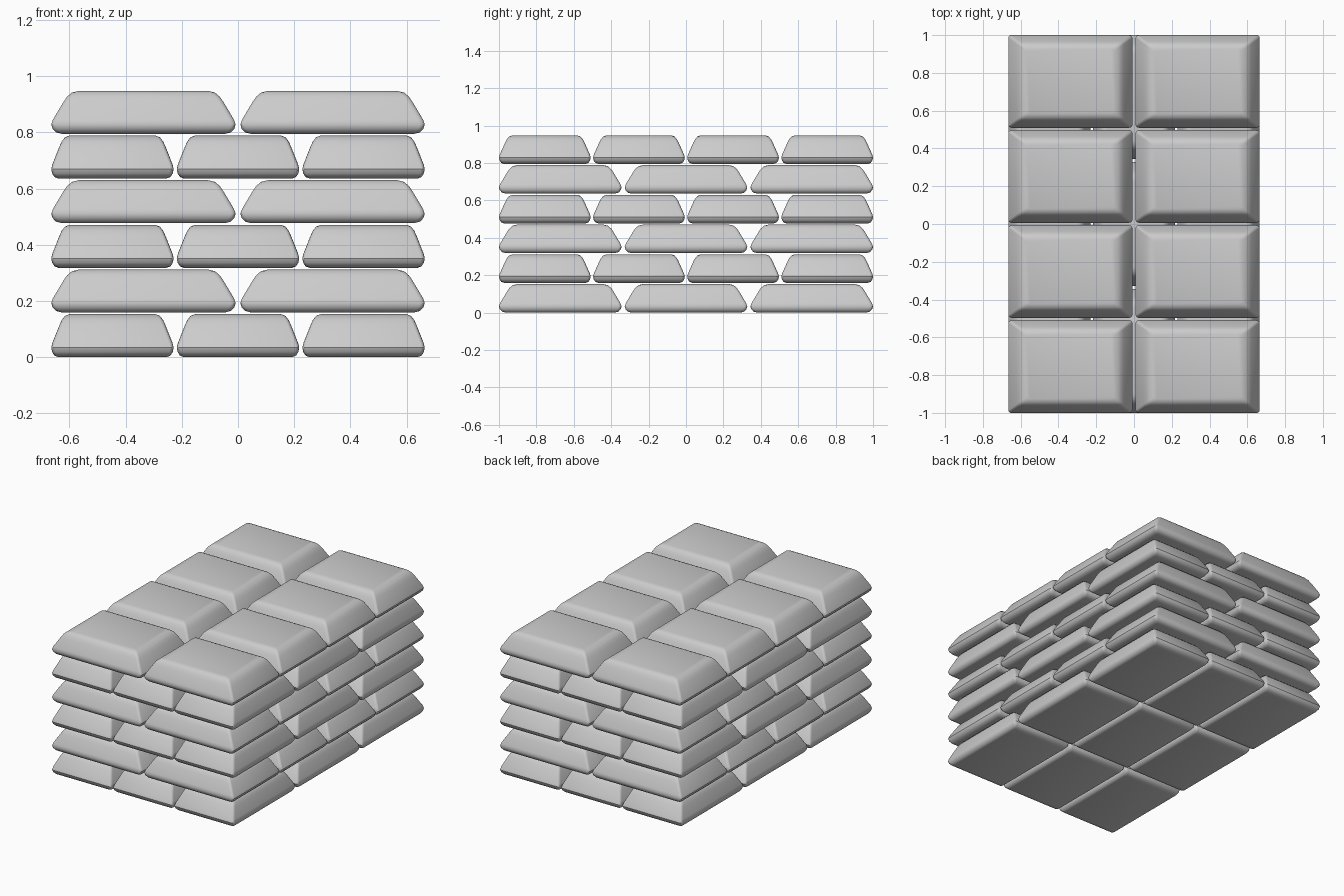
import bpy, bmesh, math

if "Cube" in bpy.data.objects:
    bpy.data.objects.remove(bpy.data.objects["Cube"])

LENGTH, WIDTH, HEIGHT = 2.0, 1.33, 0.948
LAYERS = 6
THICK = 0.153
PITCH = (HEIGHT - THICK) / (LAYERS - 1)
FILL = 0.975  # share of each cell filled by a pillow

# Side profile: (inset as a fraction of the width, height fraction)
PROFILE = [(0.058, 0.0), (0.026, 0.035), (0.007, 0.12), (0.0, 0.22), (0.009, 0.33),
           (0.066, 0.74), (0.085, 0.86), (0.112, 0.96), (0.15, 1.0)]
CORNER, SEGS = 0.028, 3


def ring(inset):
    """Unit rounded rectangle, shrunk by the inset."""
    h, r = 0.5 - inset, CORNER
    pts = []
    for k, (sx, sy) in enumerate([(1, 1), (-1, 1), (-1, -1), (1, -1)]):
        for s in range(SEGS + 1):
            a = math.radians(90 * k + 90 * s / SEGS)
            pts.append((sx * (h - r) + r * math.cos(a), sy * (h - r) + r * math.sin(a)))
    return pts


def pillow_mesh(name, sx, sy):
    """Loft the profile rings into a tapered, soft-edged block."""
    bm = bmesh.new()
    rings = [[bm.verts.new((x * sx, y * sy, z * THICK)) for x, y in ring(i)] for i, z in PROFILE]
    n = len(rings[0])
    for a, b in zip(rings, rings[1:]):
        for j in range(n):
            k = (j + 1) % n
            bm.faces.new((a[j], a[k], b[k], b[j]))
    bm.faces.new(rings[0][::-1])
    bm.faces.new(rings[-1])
    mesh = bpy.data.meshes.new(name)
    bm.to_mesh(mesh)
    bm.free()
    return mesh


def cell(total, n):
    return total / (n - 1 + FILL)


# Two alternating layouts: 3 x 3 lengthwise and 2 x 4 crosswise
layouts = []
for name, nx, ny in (("lengthwise_sack", 3, 3), ("crosswise_sack", 2, 4)):
    cx, cy = cell(WIDTH, nx), cell(LENGTH, ny)
    layouts.append((name, nx, ny, cx, cy, pillow_mesh(name, cx * FILL, cy * FILL)))

# Stack the layers, sharing one mesh per layout
smoothed = set()
for layer in range(LAYERS):
    name, nx, ny, cx, cy, mesh = layouts[layer % 2]
    for i in range(nx):
        for j in range(ny):
            ob = bpy.data.objects.new(f"{name}_{layer}_{i}_{j}", mesh)
            ob.location = ((i - (nx - 1) / 2) * cx, (j - (ny - 1) / 2) * cy, layer * PITCH)
            bpy.context.collection.objects.link(ob)
            if name not in smoothed:
                smoothed.add(name)
                bpy.ops.object.select_all(action='DESELECT')
                ob.select_set(True)
                bpy.context.view_layer.objects.active = ob
                bpy.ops.object.shade_smooth_by_angle(angle=math.radians(35))
